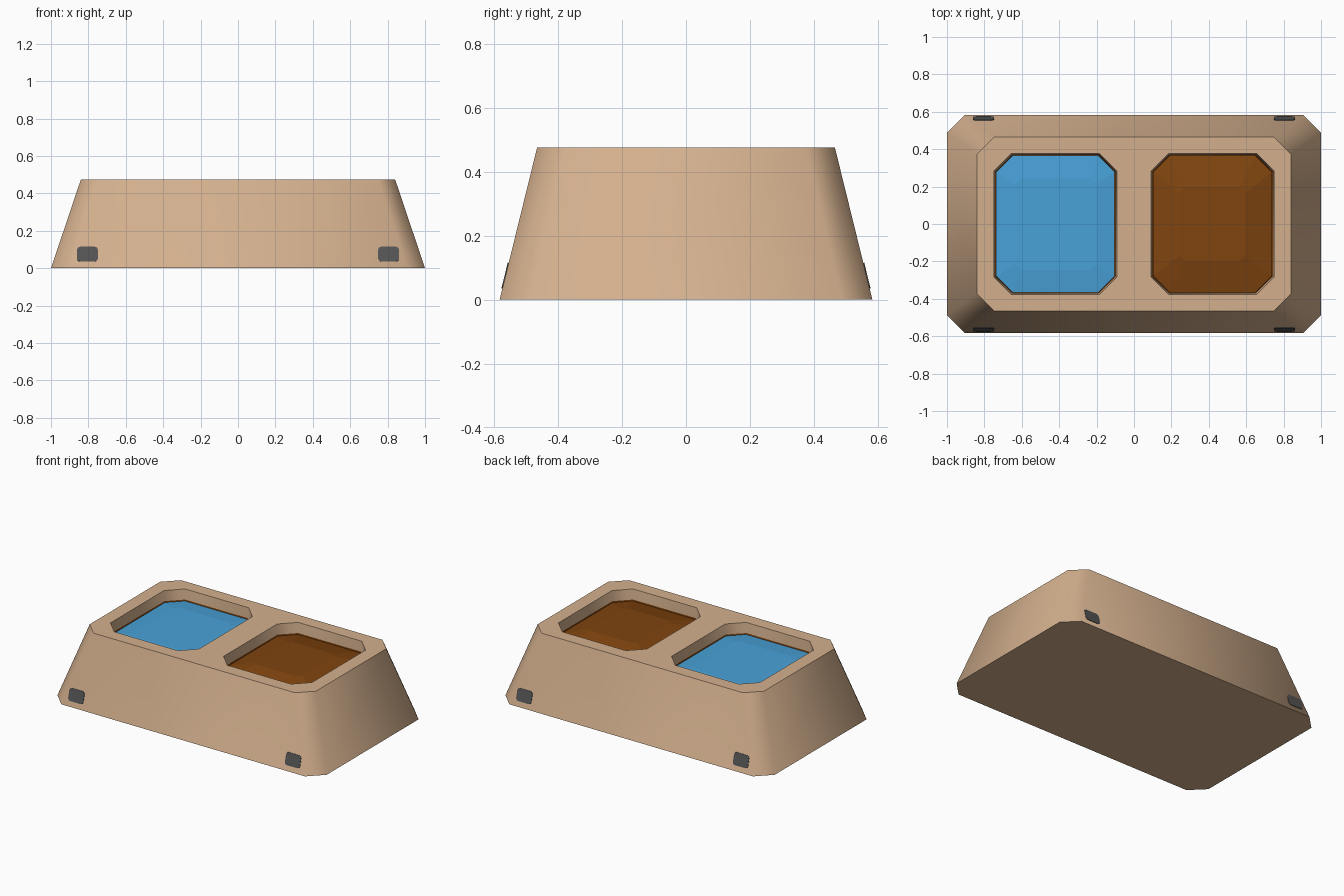
import bpy, bmesh, math
from mathutils import Vector

if "Cube" in bpy.data.objects:
    bpy.data.objects.remove(bpy.data.objects["Cube"])


def material(name, rgb):
    m = bpy.data.materials.new(name)
    m.diffuse_color = (*rgb, 1)
    m.use_nodes = True
    m.node_tree.nodes["Principled BSDF"].inputs["Base Color"].default_value = m.diffuse_color
    return m


TAN = material("tan", (0.658, 0.435, 0.27))
BROWN = material("brown", (0.215, 0.058, 0.0045))
BLUE = material("water blue", (0.065, 0.36, 0.69))
GREY = material("dark grey", (0.09, 0.09, 0.09))


def loop(bm, cx, hx, hy, c, z):
    """Octagonal ring: a rectangle with its corners cut by c."""
    pts = [(hx, -hy + c), (hx, hy - c), (hx - c, hy), (-hx + c, hy),
           (-hx, hy - c), (-hx, -hy + c), (-hx + c, -hy), (hx - c, -hy)]
    return [bm.verts.new((cx + x, y, z)) for x, y in pts]


def bridge(bm, a, b, mat=0):
    n = len(a)
    for i in range(n):
        f = bm.faces.new((a[i], a[(i + 1) % n], b[(i + 1) % n], b[i]))
        f.material_index = mat


def finish(bm, name, mats, angle=None):
    bmesh.ops.recalc_face_normals(bm, faces=bm.faces[:])
    me = bpy.data.meshes.new(name)
    bm.to_mesh(me)
    bm.free()
    for m in mats:
        me.materials.append(m)
    ob = bpy.data.objects.new(name, me)
    bpy.context.collection.objects.link(ob)
    if angle:
        bpy.ops.object.select_all(action='DESELECT')
        ob.select_set(True)
        bpy.context.view_layer.objects.active = ob
        bpy.ops.object.shade_smooth_by_angle(angle=math.radians(angle))
    return ob


# Tapered stand with two pockets lined in brown below the rim
H, HOLE_X, HX, HY = 0.475, 0.42, 0.328, 0.376
bm = bmesh.new()
bottom = loop(bm, 0, 1.0, 0.582, 0.095, 0)
top = loop(bm, 0, 0.84, 0.465, 0.092, H)
bm.faces.new(bottom)
bridge(bm, bottom, top)
rims = [top]
for s in (-1, 1):
    rim = loop(bm, s * HOLE_X, HX, HY, 0.092, H)
    step = loop(bm, s * HOLE_X, HX - 0.006, HY - 0.006, 0.09, 0.407)
    floor = loop(bm, s * HOLE_X, HX - 0.008, HY - 0.008, 0.09, 0.37)
    bridge(bm, rim, step)
    bridge(bm, step, floor, 1)
    bm.faces.new(floor).material_index = 1
    rims.append(rim)
edges = [bm.edges.get((r[i], r[(i + 1) % 8])) for r in rims for i in range(8)]
bmesh.ops.triangle_fill(bm, edges=edges, use_beauty=True)
finish(bm, "bowl_stand", [TAN, BROWN], 50)


# Low mounds filling the bowls
def mound(name, cx, mat, inset, rise):
    bm = bmesh.new()
    x, y = HX - 0.011, HY - 0.011
    base = loop(bm, cx, x, y, 0.088, 0.372)
    edge = loop(bm, cx, x, y, 0.088, 0.4)
    crown = loop(bm, cx, x - inset, y - inset * 1.2, 0.03, 0.4 + rise)
    bridge(bm, base, edge)
    bridge(bm, edge, crown)
    bm.faces.new(base)
    bm.faces.new(crown)
    finish(bm, name, [mat])


mound("water", -HOLE_X, BLUE, 0.1, 0.012)
mound("food", HOLE_X, BROWN, 0.14, 0.035)


# Rounded grey pads set on the sloping front and back
up = Vector((0, (0.582 - 0.465), H)).normalized()
out = Vector((0, -up.z, up.y))
for side, sy in (("front", 1), ("back", -1)):
    for label, sx in (("left", -1), ("right", 1)):
        bm = bmesh.new()
        z0 = 0.075
        centre = Vector((0.805 * sx, -0.582 + (0.582 - 0.465) * z0 / H, z0))
        rings = []
        for depth in (-0.003, 0.003):
            ring = []
            for k in range(4):
                qx, qz = [(1, 1), (-1, 1), (-1, -1), (1, -1)][k]
                for j in range(4):
                    a = math.radians(90 * k + 30 * j)
                    u = qx * 0.038 + 0.018 * math.cos(a)
                    v = qz * 0.023 + 0.018 * math.sin(a)
                    p = centre + Vector((u, 0, 0)) + up * v + out * depth
                    ring.append(bm.verts.new((p.x, p.y * sy, p.z)))
            rings.append(ring)
        bridge(bm, rings[0], rings[1])
        for r in rings:
            bm.faces.new(r)
        finish(bm, f"{side}_{label}_pad", [GREY])
